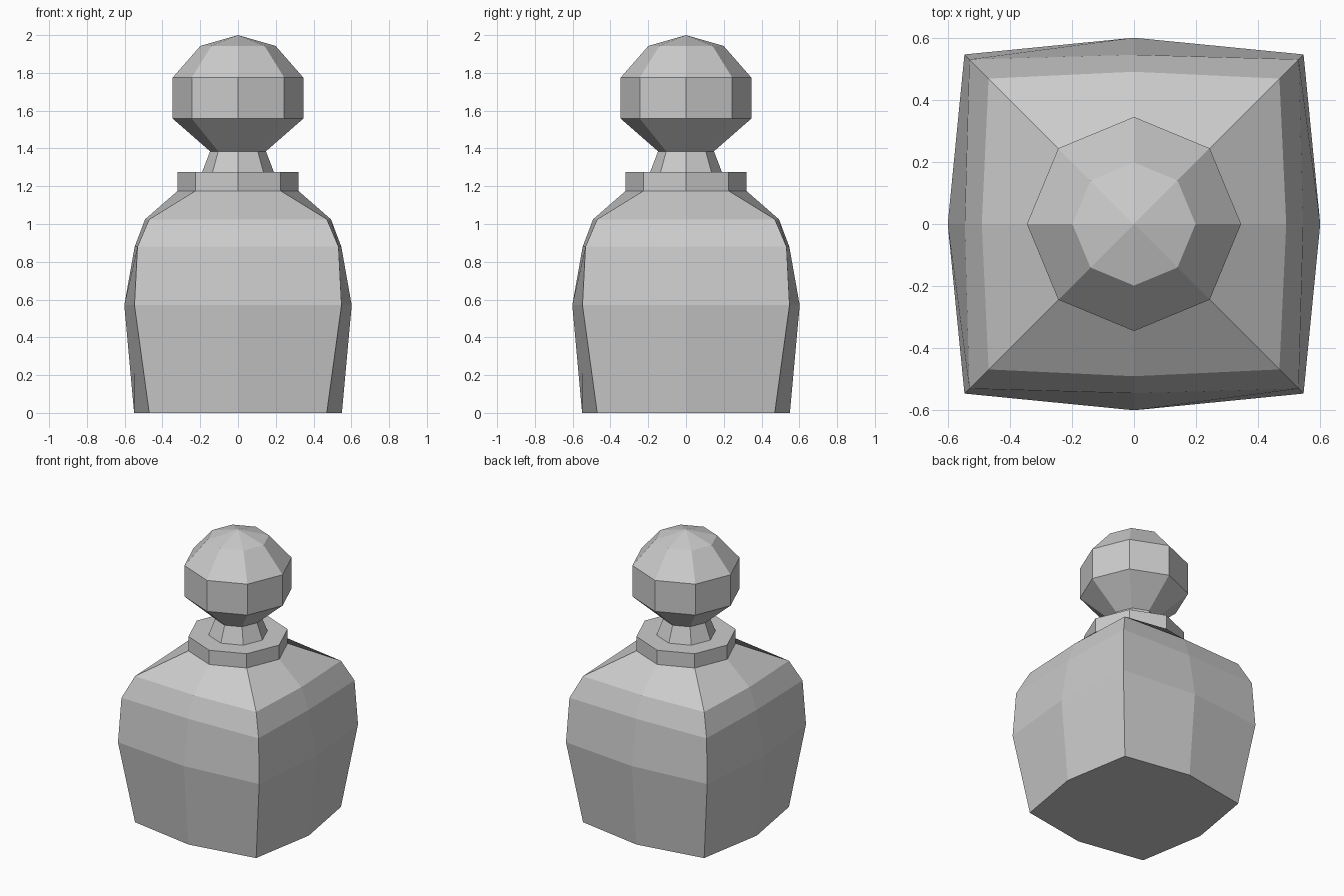
import bpy, bmesh

if "Cube" in bpy.data.objects:
    bpy.data.objects.remove(bpy.data.objects["Cube"])


def loft(name, rings, apex=None):
    """Stack eight-sided rings (z, side distance, corner offset) into a closed solid."""
    bm = bmesh.new()
    loops = []
    for z, m, c in rings:
        pts = [(m, 0), (c, c), (0, m), (-c, c), (-m, 0), (-c, -c), (0, -m), (c, -c)]
        loops.append([bm.verts.new((x, y, z)) for x, y in pts])
    for a, b in zip(loops, loops[1:]):
        for i in range(8):
            j = (i + 1) % 8
            bm.faces.new((a[i], a[j], b[j], b[i]))
    bm.faces.new(loops[0][::-1])
    top = loops[-1]
    if apex is None:
        bm.faces.new(top)
    else:
        tip = bm.verts.new((0, 0, apex))
        for i in range(8):
            bm.faces.new((top[i], top[(i + 1) % 8], tip))
    bmesh.ops.recalc_face_normals(bm, faces=bm.faces)
    mesh = bpy.data.meshes.new(name)
    bm.to_mesh(mesh)
    bm.free()
    obj = bpy.data.objects.new(name, mesh)
    bpy.context.collection.objects.link(obj)
    return obj


def octagon(z, r):
    return (z, r, r * 0.7071)


# Bulging square bottle rising into a round collar
loft("bottle_body", [
    (0, 0.55, 0.47), (0.57, 0.602, 0.548), (0.88, 0.547, 0.532),
    (1.025, 0.492, 0.47), octagon(1.175, 0.32), octagon(1.275, 0.32)])

# Stopper with tapered neck, faceted knob and pointed cap
loft("stopper", [
    octagon(1.275, 0.19), octagon(1.385, 0.148), octagon(1.558, 0.346),
    octagon(1.775, 0.346), octagon(1.943, 0.199)], apex=2.0)
